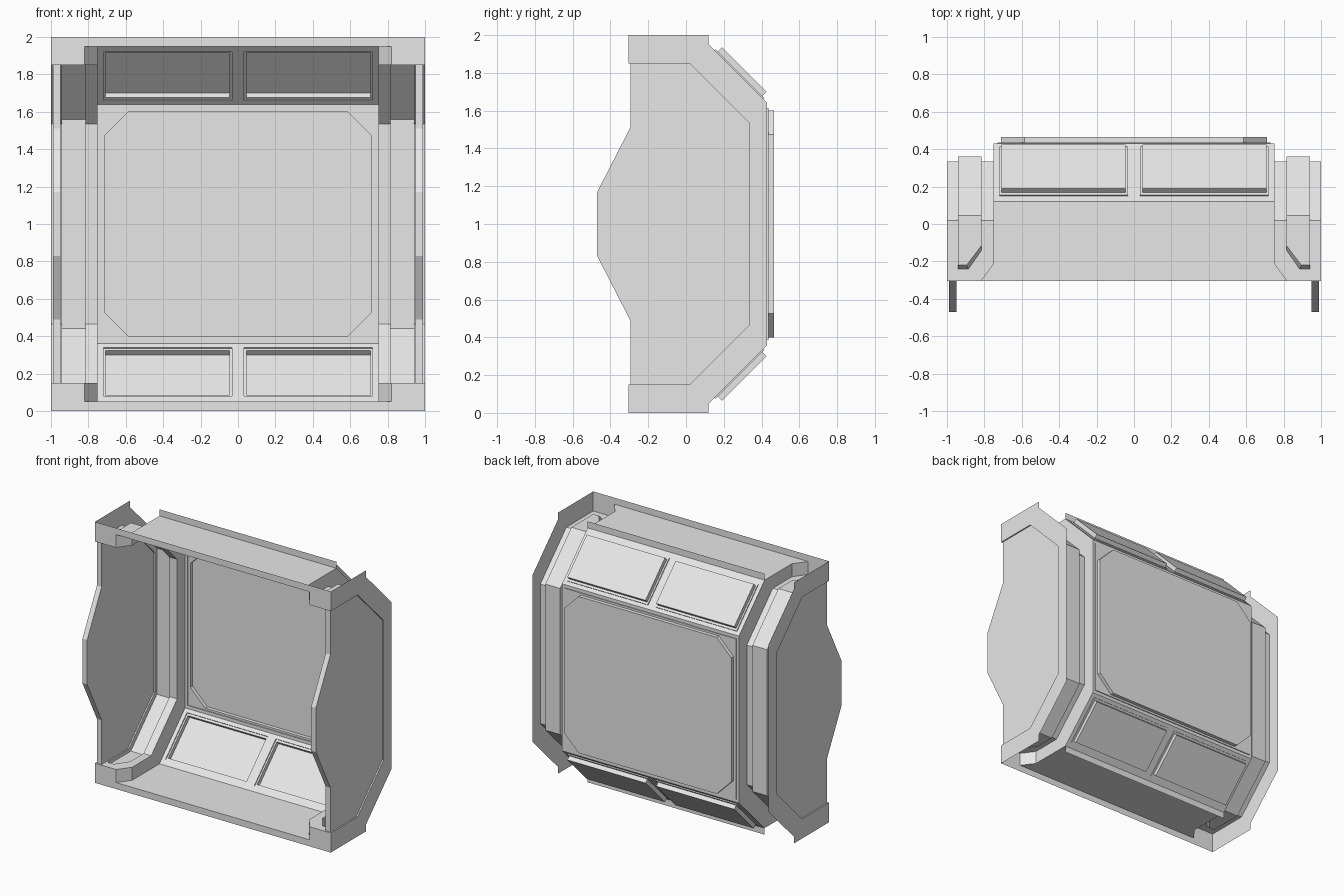
import bpy
import bmesh
from mathutils import Vector

cube = bpy.data.objects.get("Cube")
if cube:
    bpy.data.objects.remove(cube, do_unlink=True)

grey = bpy.data.materials.new("light grey")
grey.use_nodes = True
COLOR = (0.8, 0.8, 0.8, 1)
grey.diffuse_color = COLOR
grey.node_tree.nodes["Principled BSDF"].inputs["Base Color"].default_value = COLOR

FRONT, BACK = -0.305, 0.43
INSIDE, AHEAD, BEHIND = (0, -0.3, 0), (0, -9, 0), (0, 9, 0)


def part(name, faces, toward=INSIDE):
    """One quarter of a part (left, lower), mirrored across x = 0 and z = 1."""
    bm = bmesh.new()
    for face in faces:
        bm.faces.new([bm.verts.new((x, y, z - 1)) for x, y, z in face])
    bmesh.ops.remove_doubles(bm, verts=bm.verts, dist=0.0005)
    bm.normal_update()
    for f in bm.faces:
        if f.normal.dot(Vector(toward) - f.calc_center_median()) < 0:
            f.normal_flip()
    mesh = bpy.data.meshes.new(name)
    bm.to_mesh(mesh)
    bm.free()
    mesh.materials.append(grey)
    obj = bpy.data.objects.new(name, mesh)
    obj.location.z = 1
    bpy.context.collection.objects.link(obj)
    mirror = obj.modifiers.new("mirror", 'MIRROR')
    mirror.use_axis = (True, False, True)
    mirror.use_clip = True
    return obj


def strip(a, b, closed=False):
    """Quads joining two matching rows of points."""
    n = len(a)
    return [(a[i], a[(i + 1) % n], b[(i + 1) % n], b[i])
            for i in range(n if closed else n - 1)]


def at_x(x, points):
    return [(x, y, z) for y, z in points]


def at_y(y, points):
    return [(x, y, z) for x, z in points]


def at_z(z, points):
    return [(x, y, z) for x, y in points]


# Half profiles in y, z: deep centre, shallow sides, groove in the sides
deep = [(0.12, 0.05), (BACK, 0.36), (BACK, 1)]
shallow = [(0.02, 0.15), (0.335, 0.465), (0.335, 1)]
groove = [(0.045, 0.125), (0.36, 0.44), (0.36, 1)]

# Centre floor and ceiling, with rims at front and back
part("floor_and_ceiling", [at_z(0.05, [
    (0, FRONT), (0.82, FRONT), (0.75, -0.21), (0.75, 0.12), (0, 0.12)])])
part("front_rim", [at_y(FRONT, [
    (0, 0), (1, 0), (1, 0.15), (0.82, 0.15), (0.82, 0.05), (0, 0.05)])], AHEAD)
part("back_lip", [at_y(0.12, [(0, 0), (0.75, 0), (0.75, 0.05), (0, 0.05)])], BEHIND)


# Sloped walls with recessed panels
def slope(x, s, d=0):
    k = d * 0.7071
    return (x, 0.12 + s + k, 0.05 + s - k)


def slope_rect(x0, x1, s0, s1, inset=0, d=0):
    x0, x1, s0, s1 = x0 + inset, x1 - inset, s0 + inset, s1 - inset
    return [slope(x0, s0, d), slope(x1, s0, d), slope(x1, s1, d), slope(x0, s1, d)]


opening = (0.033, 0.72, 0.03, 0.29)
rings = [slope_rect(0, 0.75, 0, 0.31)]
for inset, depth in ((0, 0), (0, 0.008), (0.012, 0.008), (0.012, 0.04)):
    rings.append(slope_rect(*opening, inset, depth))
faces = [rings[-1]]
for a, b in zip(rings, rings[1:]):
    faces += strip(a, b, True)
part("sloped_panels", faces)

# Back wall with a recessed window that has cut corners
step = [(0, 0.385), (0.73, 0.385), (0.73, 1)]
window = [(0, 0.40), (0.585, 0.40), (0.71, 0.525), (0.71, 1)]
LEDGE, PANE = 0.437, 0.465
faces = [at_y(BACK, [(0, 0.36), (0.75, 0.36), (0.75, 1)] + step[::-1])]
faces += strip(at_y(BACK, step), at_y(LEDGE, step))
faces.append(at_y(LEDGE, step + window[::-1]))
faces += strip(at_y(LEDGE, window), at_y(PANE, window))
faces.append(at_y(PANE, window + [(0, 1)]))
part("back_window", faces)

# Side frames: flat ends with a cut corner, then the shallow bands
G0, G1 = 0.815, 0.94
end_outer = [(G1, -0.24), (0.885, -0.24), (G0, -0.14)]
end_inner = [(G1, -0.22), (0.895, -0.22), (G0, -0.115)]
faces = [at_z(0.15, [(0.75, 0.02), (0.75, -0.21), (0.82, FRONT), (1, FRONT),
                     (1, 0.02), (G1, 0.02)] + end_outer + [(G0, 0.02)])]
for x0, x1 in ((0.75, G0), (G1, 1)):
    faces += strip(at_x(x0, shallow), at_x(x1, shallow))
faces.append([(0.75, -0.21, 0.05), (0.82, FRONT, 0.05),
              (0.82, FRONT, 0.15), (0.75, -0.21, 0.15)])
part("side_frame", faces)
part("frame_step", [at_x(0.75, [(-0.21, 0.05)] + deep + shallow[::-1] + [(-0.21, 0.15)])])

# Groove running round each side frame
faces = strip(at_x(G0, groove), at_x(G1, groove))
faces.append(at_z(0.125, end_inner + [(G0, 0.045), (G1, 0.045)]))
faces += strip(at_z(0.15, end_outer), at_z(0.125, end_inner))
for x, outer, inner in ((G0, end_outer[2], end_inner[2]), (G1, end_outer[0], end_inner[0])):
    top = at_x(x, [(outer[1], 0.15)] + shallow)
    low = at_x(x, [(inner[1], 0.125)] + groove)
    faces += strip(top, low)
part("side_groove", faces)

# Outer flange on each side
part("side_flange", [at_x(1, [(FRONT, 0), (0.12, 0)] + deep + shallow[::-1]
                          + [(FRONT, 0.15)])], (9, 0, 0))

# Side walls that bulge forward at mid height
wall = shallow[::-1] + [(-0.295, 0.15), (-0.295, 0.49), (-0.47, 0.83), (-0.47, 1)]
part("side_wall_inner", [at_x(0.95, wall)])
part("side_wall_outer", [at_x(0.99, wall)], (9, 0, 0))
front_edge = wall[3:]
part("side_wall_edge", strip(at_x(0.95, front_edge), at_x(0.99, front_edge)), AHEAD)
